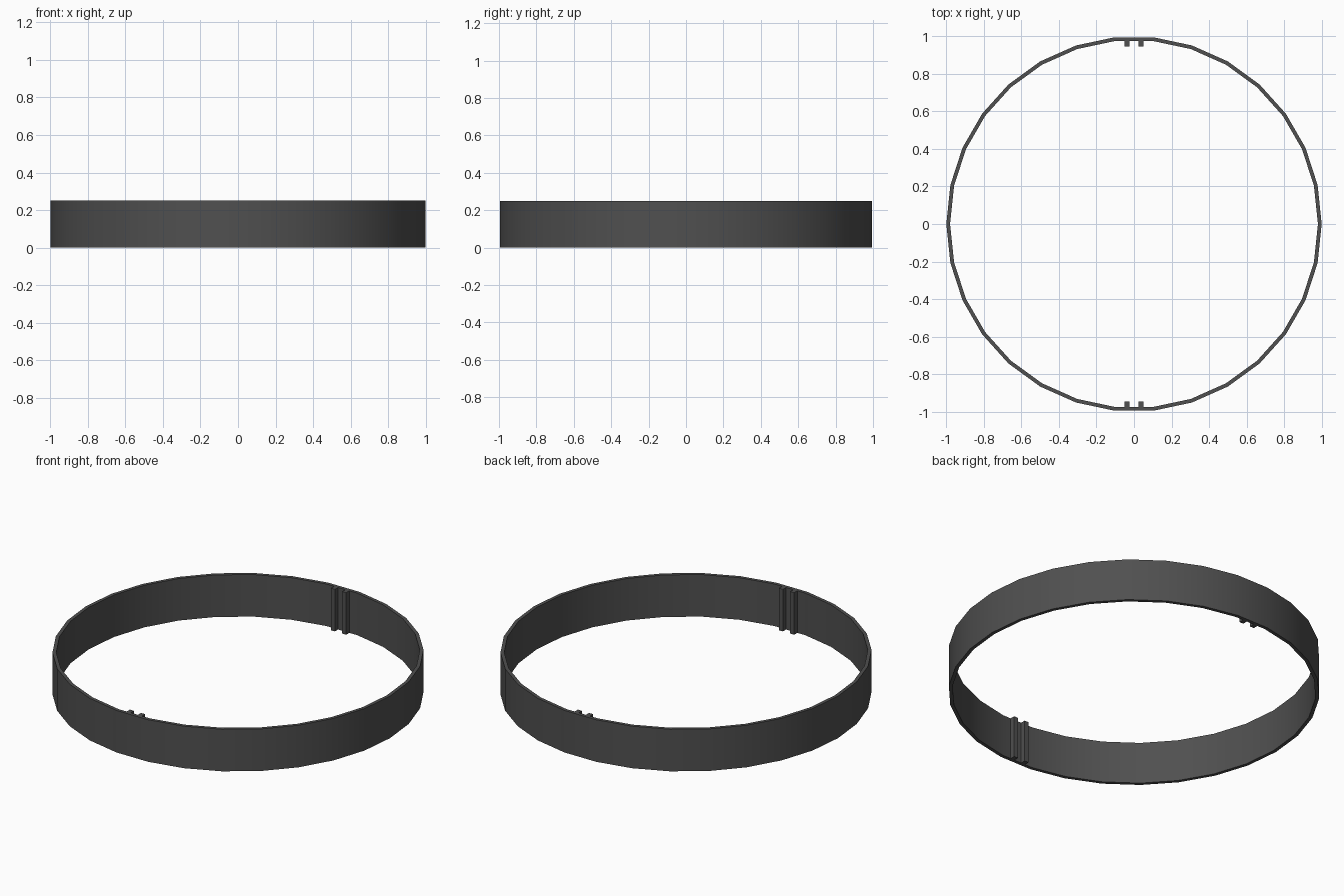
import bpy, bmesh, math

if "Cube" in bpy.data.objects:
    bpy.data.objects.remove(bpy.data.objects["Cube"])

HEIGHT = 0.25
SIDES = 30
R_OUT, R_IN = 1.0, 0.98


def finish(name, bm):
    bmesh.ops.recalc_face_normals(bm, faces=bm.faces)
    mesh = bpy.data.meshes.new(name)
    bm.to_mesh(mesh)
    bm.free()
    obj = bpy.data.objects.new(name, mesh)
    mat = bpy.data.materials.get("dark_grey") or bpy.data.materials.new("dark_grey")
    mat.diffuse_color = (0.08, 0.08, 0.08, 1)
    mat.use_nodes = True
    mat.node_tree.nodes["Principled BSDF"].inputs["Base Color"].default_value = mat.diffuse_color
    mesh.materials.append(mat)
    bpy.context.collection.objects.link(obj)
    return obj


# Thin band: a rectangular section swept round the z axis
bm = bmesh.new()
section = [(R_OUT, 0), (R_OUT, HEIGHT), (R_IN, HEIGHT), (R_IN, 0)]
loops = []
for i in range(SIDES):
    a = 2 * math.pi * i / SIDES
    loops.append([bm.verts.new((r * math.cos(a), r * math.sin(a), z)) for r, z in section])
for i in range(SIDES):
    a, b = loops[i], loops[(i + 1) % SIDES]
    for j in range(4):
        k = (j + 1) % 4
        bm.faces.new((a[j], b[j], b[k], a[k]))
band = finish("band", bm)
bpy.context.view_layer.objects.active = band
band.select_set(True)
bpy.ops.object.shade_smooth_by_angle(angle=math.radians(30))


# Paired inner ribs, forming a slot at the front and the back
def rib(name, x, side):
    bm = bmesh.new()
    bmesh.ops.create_cube(bm, size=1)
    for v in bm.verts:
        v.co.x = x + v.co.x * 0.026
        v.co.y = side * (0.965 + v.co.y * 0.04)
        v.co.z = (v.co.z + 0.5) * HEIGHT
    finish(name, bm)


for side, label in ((-1, "front"), (1, "back")):
    for x, hand in ((-0.037, "left"), (0.037, "right")):
        rib(f"{label}_{hand}_rib", x, side)
